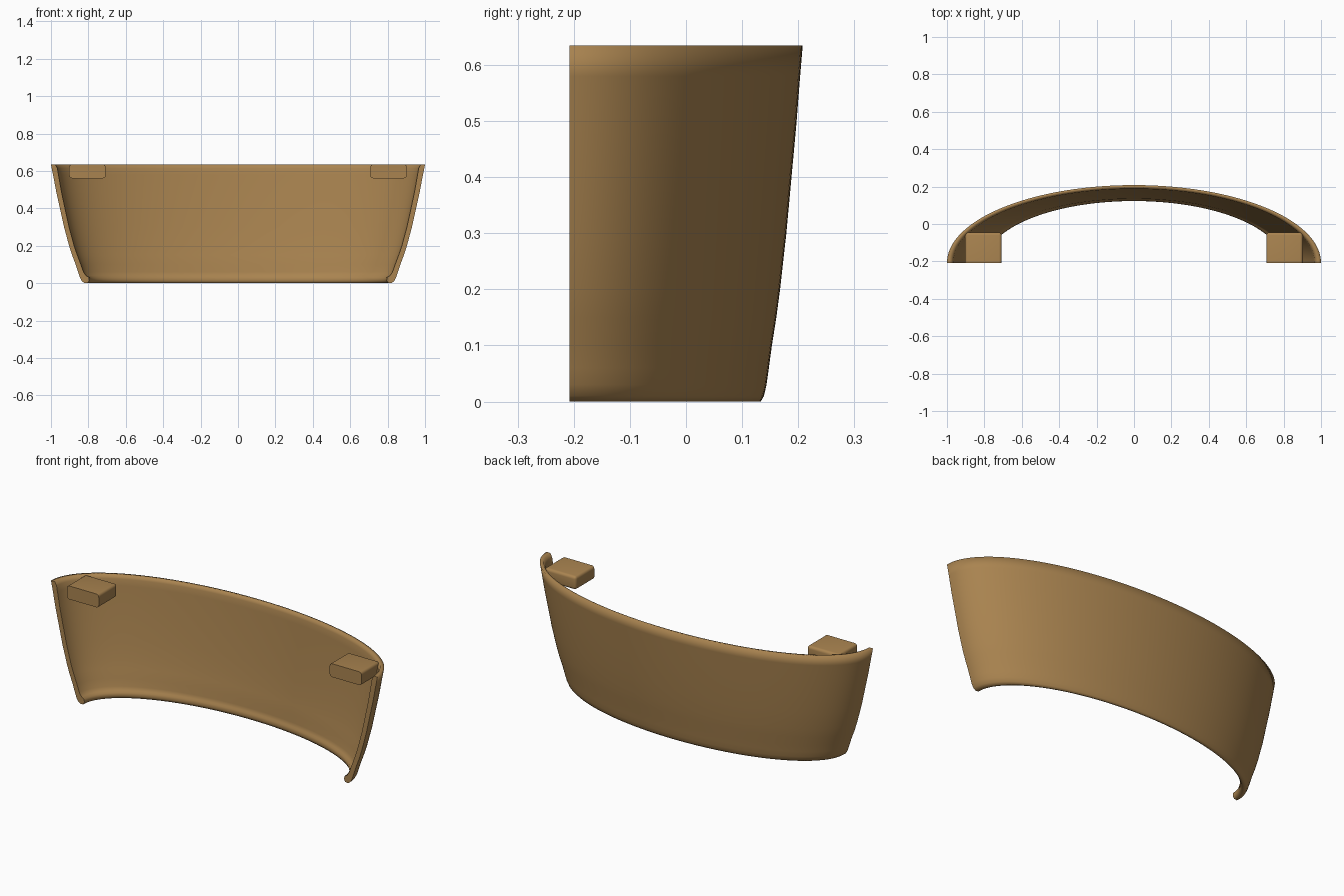
import bpy, bmesh, math

if "Cube" in bpy.data.objects:
    bpy.data.objects.remove(bpy.data.objects["Cube"])

tan = bpy.data.materials.new("warm_tan")
tan.diffuse_color = (0.40, 0.23, 0.08, 1)
tan.use_nodes = True
tan.node_tree.nodes["Principled BSDF"].inputs["Base Color"].default_value = tan.diffuse_color

FRONT, DEPTH, TOP = -0.208, 0.416, 0.635


def finish(bm, name):
    bmesh.ops.recalc_face_normals(bm, faces=bm.faces)
    mesh = bpy.data.meshes.new(name)
    bm.to_mesh(mesh)
    bm.free()
    mesh.materials.append(tan)
    ob = bpy.data.objects.new(name, mesh)
    bpy.context.collection.objects.link(ob)
    return ob


# Curved shell: wall section (plan scale, height, extra back thickness) swept round a half ellipse
section = [
    (1.0, TOP, 0), (0.989, 0.58, 0), (0.972, 0.49, 0), (0.952, 0.40, 0), (0.930, 0.30, 0),
    (0.903, 0.20, 0), (0.887, 0.15, 0), (0.868, 0.10, 0), (0.855, 0.06, 0), (0.845, 0.03, 0),
    (0.834, 0.010, 0), (0.820, 0.0, 0), (0.803, 0.002, 0),                 # rounded foot
    (0.795, 0.015, 0), (0.798, 0.033, 0), (0.812, 0.040, 0),               # inward lip
    (0.826, 0.060, 0.003), (0.840, 0.10, 0.006), (0.859, 0.15, 0.006), (0.876, 0.20, 0.006),
    (0.903, 0.30, 0.006), (0.925, 0.40, 0.006), (0.944, 0.49, 0.006),
    (0.960, 0.58, 0.006), (0.966, 0.615, 0.006), (0.977, TOP, 0.004),      # rounded rim
]
STEPS = 96
bm = bmesh.new()
rings = []
for i in range(STEPS + 1):
    a = math.pi * i / STEPS
    rings.append([bm.verts.new((s * math.cos(a),
                                FRONT + (s * DEPTH - extra) * math.sin(a), z))
                  for s, z, extra in section])
n = len(section)
for r0, r1 in zip(rings, rings[1:]):
    for j in range(n):
        k = (j + 1) % n
        bm.faces.new((r0[j], r0[k], r1[k], r1[j]))
for f in bm.faces:
    f.smooth = True
# Flat end faces with crisp borders
for ring in (rings[0], rings[-1]):
    cap = bm.faces.new(ring)
    for e in cap.edges:
        e.smooth = False
finish(bm, "curved_shell")


# Mounting blocks: rounded everywhere except round the front face
def block(name, side):
    bm = bmesh.new()
    bmesh.ops.create_cube(bm, size=1)
    for v in bm.verts:
        v.co = (side * 0.805 + v.co.x * 0.195,
                -0.1265 + v.co.y * 0.163,
                0.598 + v.co.z * 0.074)
    edges = [e for e in bm.edges if all(v.co.y > -0.1 for v in e.verts)
             or abs(e.verts[0].co.y - e.verts[1].co.y) > 0.1]
    bmesh.ops.bevel(bm, geom=edges, offset=0.015, segments=4, profile=0.5, affect='EDGES')
    ob = finish(bm, name)
    bpy.ops.object.select_all(action='DESELECT')
    ob.select_set(True)
    bpy.context.view_layer.objects.active = ob
    bpy.ops.object.shade_smooth_by_angle(angle=math.radians(35))


block("left_mounting_block", -1)
block("right_mounting_block", 1)
